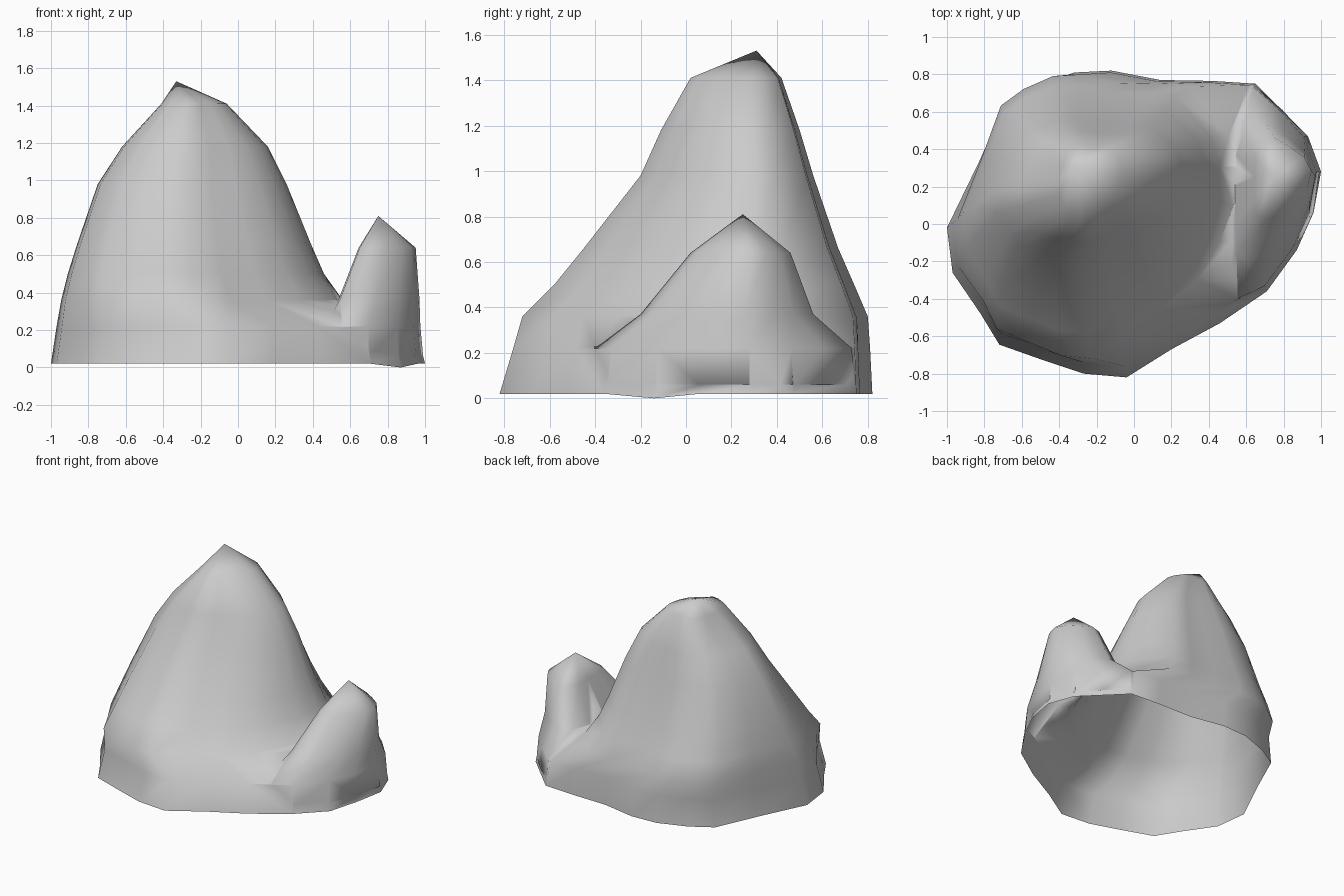
import bpy, bmesh

if "Cube" in bpy.data.objects:
    bpy.data.objects.remove(bpy.data.objects["Cube"])

# Ground outlines (top view, counter-clockwise)
BASE = [(1, .28), (.93, .47), (.65, .75), (.42, .765), (.14, .77), (-.12, .82), (-.32, .81),
        (-.53, .735), (-.69, .64), (-.83, .33), (-1, -.02), (-.97, -.26), (-.82, -.48),
        (-.72, -.645), (-.48, -.73), (-.27, -.8), (-.04, -.82), (.2, -.67), (.46, -.53),
        (.71, -.36), (.87, -.14), (.96, .06)]
SPUR = [(1, .28), (.93, .47), (.8, .61), (.65, .74), (.52, .68), (.47, .45), (.46, .2),
        (.46, -.1), (.47, -.33), (.56, -.41), (.71, -.34), (.87, -.13), (.96, .06)]


def loft(name, outline, levels, apex):
    """Stack the outline fitted into (z, xmin, xmax, ymin, ymax) boxes, closing at an apex."""
    xs, ys = zip(*outline)
    bm = bmesh.new()
    rings = []
    for z, x0, x1, y0, y1 in levels:
        rings.append([bm.verts.new((
            x0 + (x - min(xs)) / (max(xs) - min(xs)) * (x1 - x0),
            y0 + (y - min(ys)) / (max(ys) - min(ys)) * (y1 - y0), z)) for x, y in outline])
    n = len(outline)
    top = bm.verts.new(apex)
    for i in range(n):
        j = (i + 1) % n
        for a, b in zip(rings, rings[1:]):
            bm.faces.new((a[i], a[j], b[j], b[i]))
        bm.faces.new((rings[-1][i], rings[-1][j], top))
    bm.faces.new(rings[0][::-1])
    bmesh.ops.recalc_face_normals(bm, faces=bm.faces)
    me = bpy.data.meshes.new(name)
    bm.to_mesh(me)
    bm.free()
    ob = bpy.data.objects.new(name, me)
    bpy.context.collection.objects.link(ob)
    return ob


# Main peak with the low shelf at its right
rock = loft("rock", BASE, [
    (.02, -1, 1, -.82, .82), (.22, -.97, .95, -.76, .81), (.36, -.945, .56, -.72, .80),
    (.50, -.91, .46, -.58, .74), (.66, -.86, .39, -.45, .67), (.98, -.75, .26, -.20, .56),
    (1.18, -.62, .16, -.11, .50), (1.41, -.41, -.06, .02, .42)], (-.33, .31, 1.53))

# Small side peak
spur = loft("side_peak", SPUR, [
    (.06, .46, .99, -.41, .74), (.22, .46, .975, -.40, .73), (.37, .54, .97, -.20, .56),
    (.64, .645, .95, .02, .46)], (.75, .25, .81))

# Fuse both peaks into one skin
mod = rock.modifiers.new("fuse", 'BOOLEAN')
mod.operation = 'UNION'
mod.solver = 'EXACT'
mod.object = spur
bpy.context.view_layer.objects.active = rock
rock.select_set(True)
bpy.ops.object.modifier_apply(modifier=mod.name)
bpy.data.objects.remove(spur)

# Open the underside, let one corner dip to the ground, smooth the shading
bm = bmesh.new()
bm.from_mesh(rock.data)
under = [f for f in bm.faces if all(v.co.z < .04 for v in f.verts)]
bmesh.ops.delete(bm, geom=under, context='FACES_ONLY')
for v in bm.verts:
    if v.co.z < .04 and v.co.x > .8 and v.co.y < 0:
        v.co.z = 0
for f in bm.faces:
    f.smooth = True
bm.to_mesh(rock.data)
bm.free()
